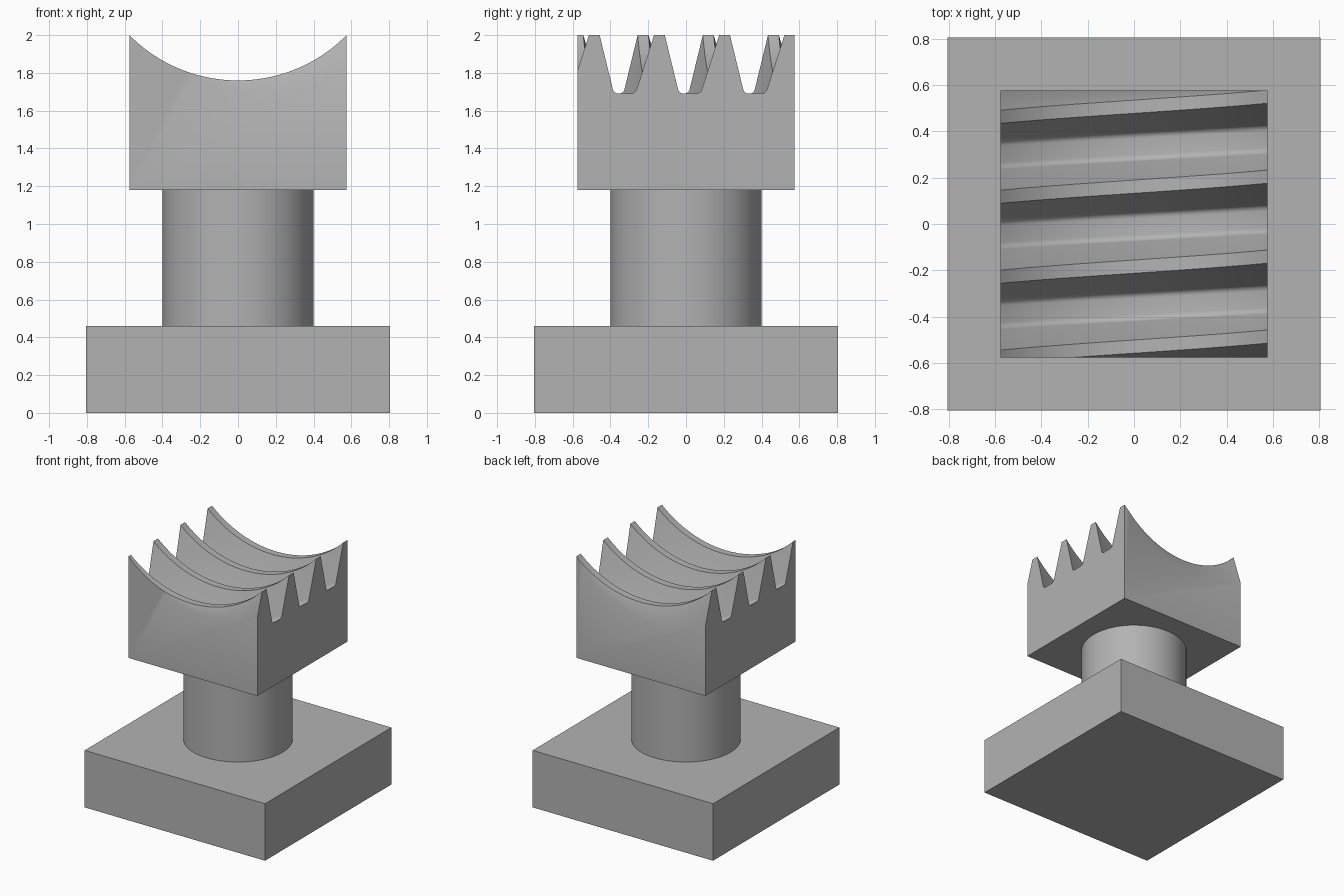
import bpy
import bmesh
import math

cube = bpy.data.objects.get("Cube")
if cube:
    bpy.data.objects.remove(cube, do_unlink=True)

# One plain grey for the whole model
grey = bpy.data.materials.new("plain grey")
grey.use_nodes = True
grey.diffuse_color = (0.45, 0.45, 0.45, 1)
grey.node_tree.nodes["Principled BSDF"].inputs["Base Color"].default_value = (0.45, 0.45, 0.45, 1)

BASE_HALF, BASE_TOP = 0.805, 0.46
HEAD_HALF, HEAD_BOTTOM = 0.575, 1.18
POST_RADIUS = 0.4
AXIS_Z, CREST_R, ROOT_R = 2.569, 0.809, 1.05   # worm axis runs along y
PITCH, CREST_Y, CREST_W = 0.345, 0.161, 0.057
FILLET = 0.03
COLUMNS = 64


def finish(bm, name):
    bmesh.ops.recalc_face_normals(bm, faces=bm.faces)
    mesh = bpy.data.meshes.new(name)
    bm.to_mesh(mesh)
    bm.free()
    mesh.materials.append(grey)
    obj = bpy.data.objects.new(name, mesh)
    bpy.context.collection.objects.link(obj)
    bpy.ops.object.select_all(action='DESELECT')
    obj.select_set(True)
    bpy.context.view_layer.objects.active = obj
    bpy.ops.object.shade_smooth_by_angle(angle=math.radians(30))
    return obj


# Square base
bm = bmesh.new()
bmesh.ops.create_cube(bm, size=1)
bmesh.ops.scale(bm, vec=(2 * BASE_HALF, 2 * BASE_HALF, BASE_TOP), verts=bm.verts)
bmesh.ops.translate(bm, vec=(0, 0, BASE_TOP / 2), verts=bm.verts)
finish(bm, "base")

# Round post
bm = bmesh.new()
bmesh.ops.create_cone(bm, cap_ends=True, segments=64, radius1=POST_RADIUS,
                      radius2=POST_RADIUS, depth=HEAD_BOTTOM - BASE_TOP)
bmesh.ops.translate(bm, vec=(0, 0, (HEAD_BOTTOM + BASE_TOP) / 2), verts=bm.verts)
finish(bm, "post")


# Half of one groove as (offset from groove centre, radius), crest to centre
def half_groove():
    slope = math.radians(20)
    top = (PITCH - CREST_W) / 2
    root = top - (ROOT_R - CREST_R) * math.tan(slope)
    centre = root - FILLET * math.tan((math.pi / 2 - slope) / 2)
    points = [(top, CREST_R)]
    for i in range(7):
        a = (math.pi / 2 - slope) * (1 - i / 6)
        points.append((centre + FILLET * math.sin(a), ROOT_R - FILLET * (1 - math.cos(a))))
    return points


half = half_groove()
groove = [(-u, r) for u, r in half] + [(u, r) for u, r in reversed(half)]
profile = [(CREST_Y + (k + 0.5) * PITCH + u, r) for k in range(-4, 3) for u, r in groove]

# Toothed head: sweep the groove profile helically across x, then trim in y
bm = bmesh.new()
rows = []
for i in range(COLUMNS + 1):
    x = HEAD_HALF * (2 * i / COLUMNS - 1)
    row = []
    for u, r in profile:
        angle = math.asin(x / r)
        row.append(bm.verts.new((x, u + PITCH * angle / math.tau, AXIS_Z - r * math.cos(angle))))
    for end in (row[-1], row[0]):
        row.append(bm.verts.new((x, end.co.y, HEAD_BOTTOM)))
    rows.append(row)
for a, b in zip(rows, rows[1:]):
    for j in range(len(a)):
        k = (j + 1) % len(a)
        bm.faces.new((a[j], a[k], b[k], b[j]))
bm.faces.new(rows[0])
bm.faces.new(rows[-1])
bmesh.ops.recalc_face_normals(bm, faces=bm.faces)
for side in (-1, 1):
    bmesh.ops.bisect_plane(bm, geom=bm.verts[:] + bm.edges[:] + bm.faces[:], dist=1e-6,
                           plane_co=(0, side * HEAD_HALF, 0), plane_no=(0, side, 0),
                           clear_outer=True)
    bmesh.ops.holes_fill(bm, edges=[e for e in bm.edges if e.is_boundary], sides=0)
bmesh.ops.dissolve_limit(bm, angle_limit=0.001, verts=bm.verts, edges=[
    e for e in bm.edges if all(v.co.z < HEAD_BOTTOM + 0.001 for v in e.verts)])
finish(bm, "toothed_head")
